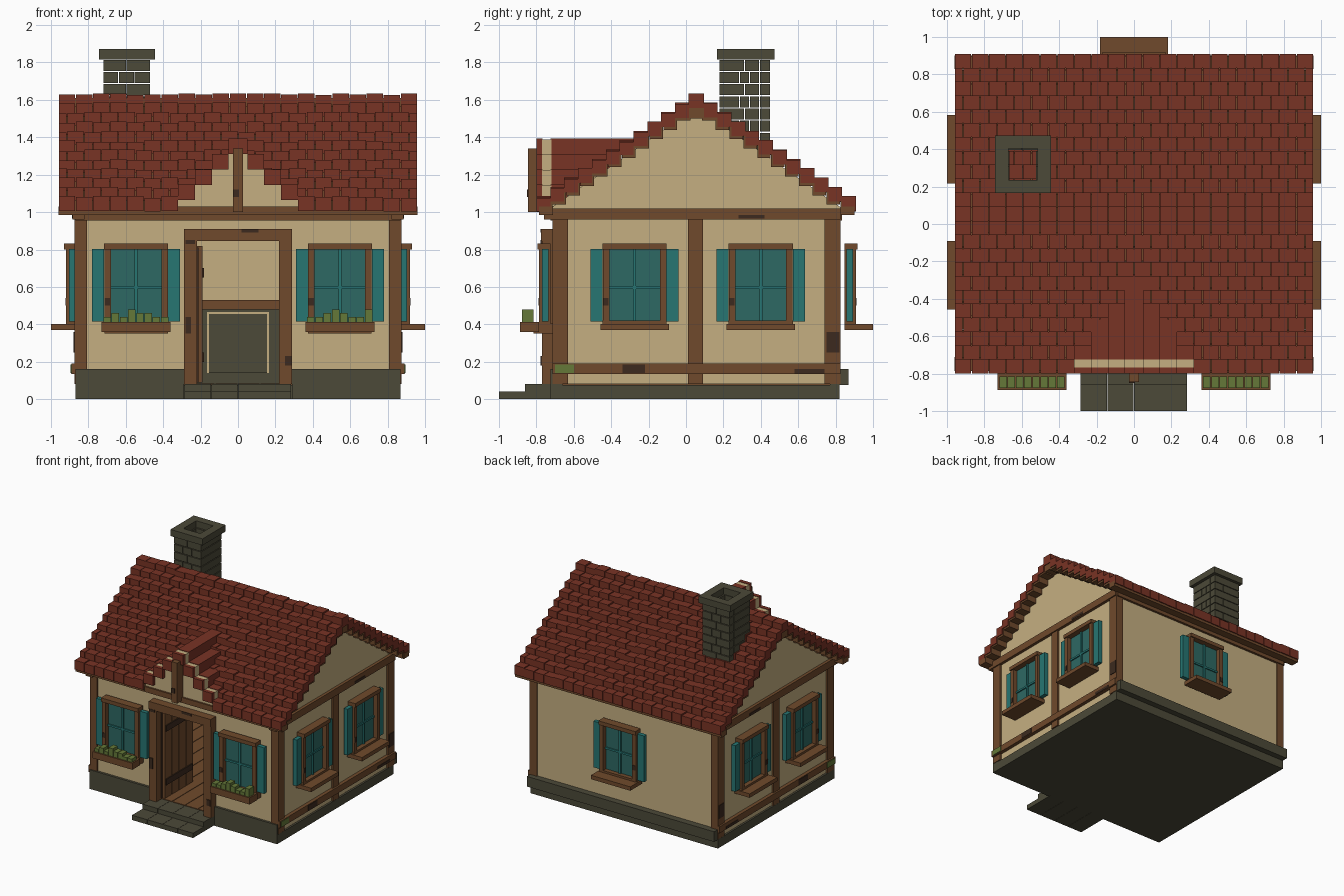
import bpy, bmesh, random

if "Cube" in bpy.data.objects:
    bpy.data.objects.remove(bpy.data.objects["Cube"])
random.seed(4)

COL = {"plaster": (0.56, 0.43, 0.22), "timber": (0.16, 0.068, 0.025), "dark_timber": (0.045, 0.023, 0.013),
       "roof_tile": (0.19, 0.033, 0.018), "stone": (0.072, 0.067, 0.04), "glass_teal": (0.027, 0.14, 0.125),
       "shutter_teal": (0.02, 0.18, 0.17), "leaf_green": (0.13, 0.19, 0.04)}
MAT = {}
for n, c in COL.items():
    MAT[n] = bpy.data.materials.new(n)
    MAT[n].diffuse_color = (*c, 1)

parts = {}


def box(part, mat, x0, x1, y0, y1, z0, z1):
    """Add one axis-aligned box to a named part."""
    bm = parts.setdefault(part, (bmesh.new(), mat))[0]
    r = bmesh.ops.create_cube(bm, size=1)
    for v in r["verts"]:
        v.co = ((x0 + x1) / 2 + v.co.x * abs(x1 - x0), (y0 + y1) / 2 + v.co.y * abs(y1 - y0),
                (z0 + z1) / 2 + v.co.z * (z1 - z0))


def both(part, mat, x0, x1, *r):
    """Box mirrored across x = 0."""
    box(part, mat, x0, x1, *r)
    box(part, mat, -x1, -x0, *r)


# foundation and steps
box("foundation", "stone", -.87, .87, -.71, .82, 0, .075)
box("back_plinth", "stone", -.87, .87, .77, .87, .075, .16)
both("front_plinth", "stone", .29, .87, -.725, -.66, 0, .16)
for i in range(4):
    x = -.285 + i * .1425
    box("lower_step", "stone", x, x + .1405, -1, -.72, 0, .04)
    box("upper_step", "stone", x, x + .1405, -.86, -.66, 0, .08)

# floor planks
for i in range(14):
    x = -.84 + i * .12
    box("floor_planks", "timber", x, x + .115, -.7, .8, .06, .085)

# plaster walls
both("front_wall", "plaster", .22, .85, -.705, -.66, .08, 1)
box("front_wall", "plaster", -.22, .22, -.705, -.66, .85, 1)
box("back_wall", "plaster", -.85, .85, .77, .815, .08, 1)
both("side_wall", "plaster", .81, .86, -.70, .81, .08, 1)

# gables
YC = .055
bm = bmesh.new()
parts["gable"] = (bm, "plaster")
for s in (-1, 1):
    pts = [(-.74, .99), (.85, .99), (.85, 1.01), (YC + .06, 1.52), (YC - .06, 1.52), (-.74, 1.01)]
    f = bm.faces.new([bm.verts.new((s * .86, y, z)) for y, z in pts])
    ex = bmesh.ops.extrude_face_region(bm, geom=[f])
    for v in ex["geom"]:
        if isinstance(v, bmesh.types.BMVert):
            v.co.x = s * .80

# timber frame
for y0, y1 in ((-.715, -.63), (.74, .825)):
    both("corner_post", "timber", .808, .875, y0, y1, .08, .98)
both("side_mid_post", "timber", .84, .875, .01, .09, .08, .97)
both("side_top_beam", "timber", .82, .885, -.76, .825, .96, 1.02)
both("side_low_beam", "timber", .84, .89, -.715, .825, .135, .19)
box("front_top_beam", "timber", -.87, .87, -.725, -.66, .955, .99)
box("back_top_beam", "timber", -.87, .87, .77, .835, .955, 1.0)
box("front_eave_board", "timber", -.96, .96, -.785, -.71, .985, 1.03)
box("back_eave_board", "timber", -.96, .96, .83, .90, .985, 1.03)

# weathered patches and moss
both("weathered_patch", "dark_timber", .885, .893, -.34, -.22, .14, .185)
both("weathered_patch", "dark_timber", .885, .893, .58, .74, .138, .16)
both("weathered_patch", "dark_timber", .87, .88, .75, .82, .25, .36)
both("weathered_patch", "dark_timber", .88, .888, .28, .42, .965, .985)
both("moss", "leaf_green", .885, .895, -.7, -.6, .14, .185)

# doorway, open door
both("door_frame", "timber", .22, .288, -.77, -.66, .08, .905)
box("door_lintel", "timber", -.288, .288, -.775, -.66, .845, .91)
for i in range(4):
    y = -.70 + i * .095
    box("open_door", "timber", -.222, -.19, y, y + .09, .09, .82)
box("door_edge", "dark_timber", -.225, -.21, -.71, -.70, .09, .81)
box("door_rail", "dark_timber", -.19, -.182, -.69, -.34, .2, .25)
box("door_rail", "dark_timber", -.19, -.182, -.69, -.34, .65, .7)
for x, z, w, h in ((-.28, .35, .03, .09), (.25, .18, .035, .05), (.02, .89, .09, .02), (-.28, .83, .05, .02)):
    box("door_frame_wear", "dark_timber", x, x + w, -.778, -.768, z, z + h)

# hearth inside, opposite the door
box("hearth", "stone", -.26, .26, .6, .77, .08, .48)
box("hearth_border", "plaster", -.165, .165, .592, .6, .14, .465)
box("hearth_panel", "stone", -.155, .155, .585, .594, .14, .455)
box("mantel", "timber", -.28, .28, .56, .77, .48, .53)


# windows: u runs along the wall, v outwards
def window(side, c, v0, planter):
    def wb(part, mat, u0, u1, a, b, z0, z1):
        u0, u1, a, b = c + u0, c + u1, v0 + a, v0 + b
        if side == "front":
            box(part, mat, u0, u1, -b, -a, z0, z1)
        elif side == "back":
            box(part, mat, u0, u1, a, b, z0, z1)
        elif side == "right":
            box(part, mat, a, b, u0, u1, z0, z1)
        else:
            box(part, mat, -b, -a, u0, u1, z0, z1)
    p = side + "_window_"
    wb(p + "glass", "glass_teal", -.14, .14, 0, .012, .41, .80)
    wb(p + "bars", "shutter_teal", -.008, .008, .01, .024, .41, .80)
    wb(p + "bars", "shutter_teal", -.14, .14, .01, .022, .59, .606)
    wb(p + "frame", "timber", -.172, .172, -.01, .06, .80, .832)
    for s in (-1, 1):
        a, b = sorted((s * .135, s * .17))
        wb(p + "frame", "timber", a, b, -.01, .05, .40, .80)
        a, b = sorted((s * .172, s * .236))
        wb(p + "shutters", "shutter_teal", a, b, 0, .034, .415, .802)
    wb(p + "frame_wear", "dark_timber", -.168, -.14, .045, .053, .50, .54)
    if planter:
        wb(p + "sill", "timber", -.17, .17, -.02, .08, .35, .405)
        wb(p + "planter", "timber", -.185, .185, .05, .153, .358, .413)
        for i in range(8):
            u = -.175 + i * .044
            h = .44 + random.choice((0, .02, .04))
            wb(p + "leaves", "leaf_green", u, u + .04, .08, .143, .41, h)
    else:
        wb(p + "sill", "timber", -.183, .183, -.01, 1 - v0, .37, .403)
        wb(p + "frame", "timber", -.172, .172, -.01, .05, .40, .42)


for s in (-1, 1):
    window("front", s * .545, .735, True)
for side in ("right", "left"):
    for c in (-.275, .4):
        window(side, c, .87, False)
window("back", 0, .858, False)

# stepped tile roof
TW = 1.92 / 21
ROWS, RUN, RISE = 11, .074, .05


def tile_row(y0, y1, top, shift, gap_half):
    n = 22 if shift else 21
    for t in range(n):
        x0 = max(-.96, -.96 + (t - (.5 if shift else 0)) * TW)
        x1 = min(.96, -.96 + (t + (.5 if shift else 1)) * TW)
        if abs((x0 + x1) / 2) < gap_half:
            continue
        j = random.choice((0, 0, .005, .009))
        box("roof_tiles", "roof_tile", x0 + .002, x1 - .002, y0, y1, top - .078 - j * .3, top - j)


for i in range(ROWS):
    top = 1.585 - RISE * i
    d0, d1 = .04 + RUN * i, .04 + RUN * (i + 1)
    for s in (-1, 1):
        y0, y1 = sorted((YC + s * d0, YC + s * d1))
        cut = .32 if (s < 0 and i == ROWS - 1) else 0
        tile_row(y0, y1, top, i % 2, cut)
        inner = sorted((YC + s * (d0 - .01), YC + s * (d1 - .012)))
        if cut:
            both("roof_boards", "timber", cut, .952, *inner, top - .095, top - .02)
        else:
            box("roof_boards", "timber", -.952, .952, *inner, top - .095, top - .02)
tile_row(YC - .042, YC + .042, 1.635, 0, 0)
box("roof_boards", "timber", -.952, .952, YC - .035, YC + .035, 1.5, 1.61)

# small front dormer
edges = (0, .05, .14, .23, .32)
for k in range(4):
    zc = 1.31 - .082 * k
    zt = zc + .083
    yb = YC - .04 - (1.585 - zt) / RISE * RUN
    x0, x1 = edges[k], edges[k + 1]
    both("dormer_wall", "plaster", x0, x1, -.77, -.72, 1.0, zt - .004)
    both("dormer_trim", "roof_tile", x0, x1, -.8, -.768, zc, zt)
    both("dormer_roof", "roof_tile", x0, x1, -.725, yb, zc - .005, zt)
    if k:
        both("dormer_wall", "plaster", x0, x1 - .01, -.73, yb, 1.0, zc - .03)
box("dormer_post", "timber", -.026, .026, -.845, -.765, 1.0, 1.34)
box("dormer_post_wear", "dark_timber", -.026, .005, -.85, -.842, 1.08, 1.12)

# hollow chimney of stone bricks
X0, X1, Y0, Y1, T = -.72, -.47, .18, .45, .055
for r in range(8):
    z0 = 1.82 - .065 * (r + 1)
    z1 = z0 + .059
    n = 3 if r % 2 else 2
    for i in range(n):
        a, b = i / n, (i + 1) / n
        xa, xb = X0 + (X1 - X0) * a, X0 + (X1 - X0) * b - (.004 if i < n - 1 else 0)
        ya, yb = Y0 + T + (Y1 - Y0 - 2 * T) * a, Y0 + T + (Y1 - Y0 - 2 * T) * b - .004
        box("chimney_bricks", "stone", xa, xb, Y0, Y0 + T, z0, z1)
        box("chimney_bricks", "stone", xa, xb, Y1 - T, Y1, z0, z1)
        box("chimney_bricks", "stone", X0, X0 + T, ya, yb, z0, z1)
        box("chimney_bricks", "stone", X1 - T, X1, ya, yb, z0, z1)
for y0, y1 in ((.165, .235), (.405, .472)):
    box("chimney_cap", "stone", -.742, -.445, y0, y1, 1.817, 1.872)
for x0, x1 in ((-.742, -.672), (-.515, -.445)):
    box("chimney_cap", "stone", x0, x1, .235, .405, 1.817, 1.872)

# turn every part into an object
for name, (bm, mat) in parts.items():
    bmesh.ops.recalc_face_normals(bm, faces=bm.faces[:])
    me = bpy.data.meshes.new(name)
    bm.to_mesh(me)
    bm.free()
    me.materials.append(MAT[mat])
    bpy.context.scene.collection.objects.link(bpy.data.objects.new(name, me))

for m in bpy.data.materials:
    if m.users and not m.is_grease_pencil:
        m.use_nodes = True
        m.node_tree.nodes["Principled BSDF"].inputs["Base Color"].default_value = m.diffuse_color
